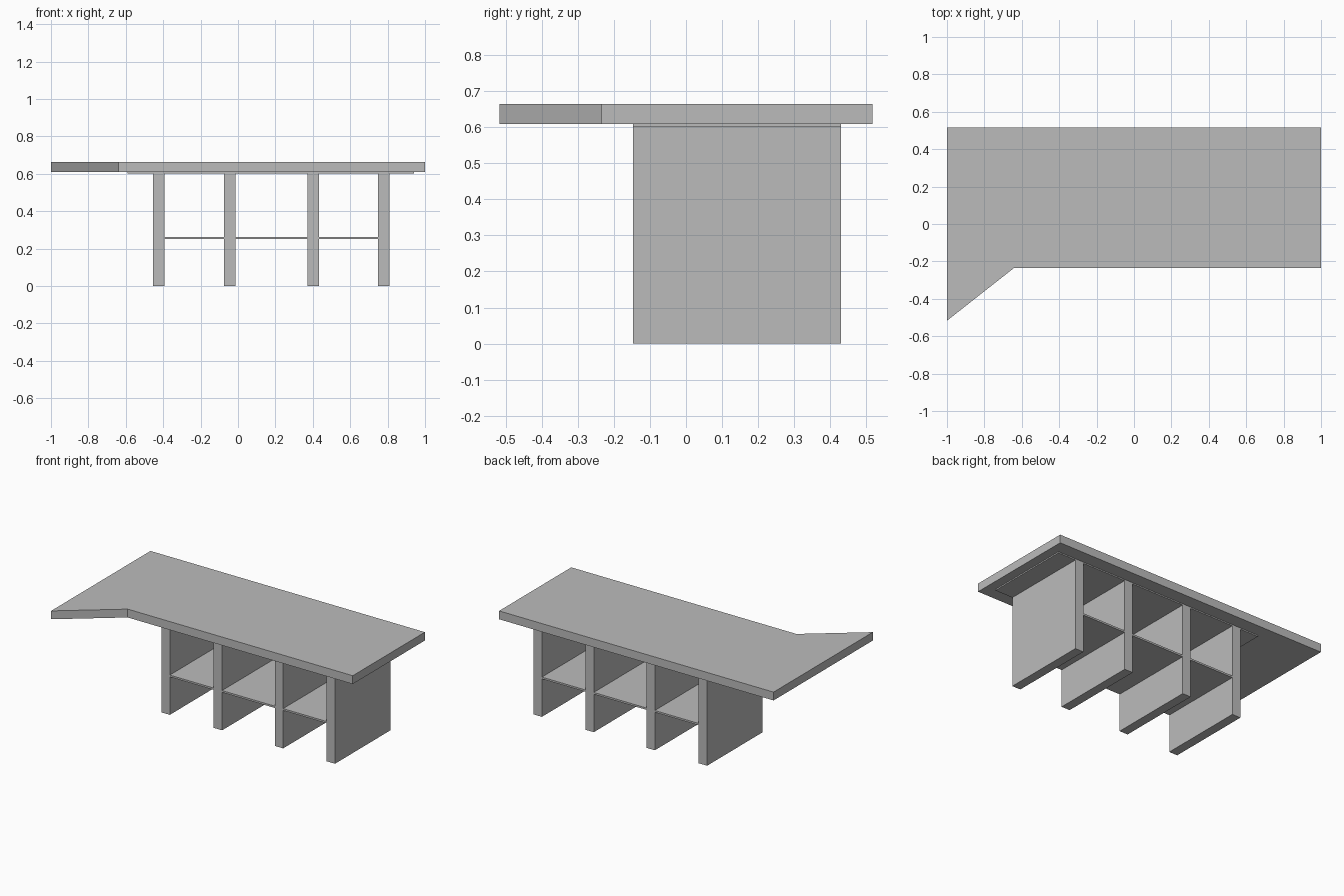
import bpy
import bmesh

cube = bpy.data.objects.get("Cube")
if cube:
    bpy.data.objects.remove(cube, do_unlink=True)

grey = bpy.data.materials.new("plain grey")
grey.use_nodes = True
colour = (0.5, 0.5, 0.5, 1)
grey.diffuse_color = colour
grey.node_tree.nodes["Principled BSDF"].inputs["Base Color"].default_value = colour


def slab(name, outline, bottom, top):
    """Extrude a flat outline upwards into a solid part."""
    bm = bmesh.new()
    face = bm.faces.new([bm.verts.new((x, y, bottom)) for x, y in outline])
    moved = bmesh.ops.extrude_face_region(bm, geom=[face], use_keep_orig=True)["geom"]
    for v in moved:
        if isinstance(v, bmesh.types.BMVert):
            v.co.z = top
    bmesh.ops.recalc_face_normals(bm, faces=bm.faces)
    mesh = bpy.data.meshes.new(name)
    bm.to_mesh(mesh)
    bm.free()
    mesh.materials.append(grey)
    obj = bpy.data.objects.new(name, mesh)
    bpy.context.collection.objects.link(obj)
    return obj


def box(name, x0, x1, bottom, top):
    """Box spanning the depth of the base."""
    return slab(name, [(x0, FRONT), (x1, FRONT), (x1, BACK), (x0, BACK)], bottom, top)


FRONT, BACK = -0.147, 0.43
PLATE_BOTTOM, TOP_BOTTOM, TOP = 0.601, 0.609, 0.664

# Table top with one flared corner
slab("table_top",
     [(-1, -0.517), (-0.64, -0.234), (1, -0.234), (1, 0.517), (-1, 0.517)],
     TOP_BOTTOM, TOP)

# Thin mounting plate beneath the top
box("mounting_plate", -0.59, 0.94, PLATE_BOTTOM, TOP_BOTTOM)

# Upright panels
WIDTH = 0.061
panels = [-0.455, -0.074, 0.371, 0.749]
for i, x in enumerate(panels):
    box(f"upright_panel_{i + 1}", x, x + WIDTH, 0, PLATE_BOTTOM)

# Thin shelves between neighbouring panels
for i, (a, b) in enumerate(zip(panels, panels[1:])):
    box(f"shelf_{i + 1}", a + WIDTH, b, 0.25, 0.262)
